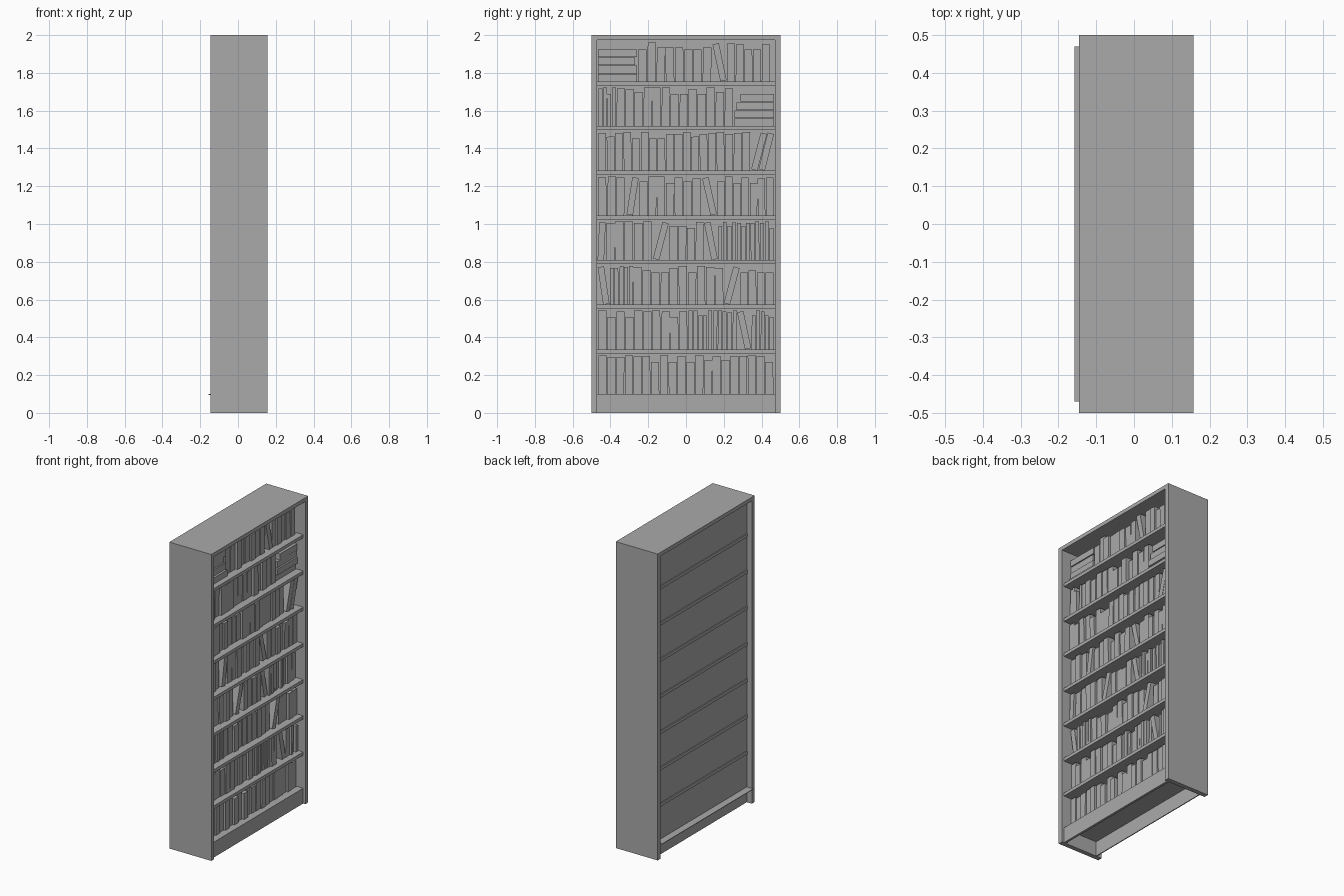
import bpy, bmesh, math, random
from mathutils import Matrix, Vector

random.seed(4)
cube = bpy.data.objects.get("Cube")
if cube:
    bpy.data.objects.remove(cube)

grey = bpy.data.materials.new("plain grey")
grey.use_nodes = True
colour = (0.4, 0.4, 0.4, 1)
grey.diffuse_color = colour
grey.node_tree.nodes["Principled BSDF"].inputs["Base Color"].default_value = colour


def add_box(bm, low, high, tilt=0):
    """Box between two corners, turned about x around its lower centre."""
    low, high = Vector(low), Vector(high)
    mid, size = (low + high) / 2, high - low
    pivot = Vector((mid.x, mid.y, low.z))
    turn = Matrix.Translation(pivot) @ Matrix.Rotation(tilt, 4, 'X') @ Matrix.Translation(-pivot)
    bmesh.ops.create_cube(bm, size=1, matrix=turn @ Matrix.Translation(mid) @ Matrix.Diagonal((*size, 1)))


def finish(name, bm):
    mesh = bpy.data.meshes.new(name)
    bm.to_mesh(mesh)
    bm.free()
    mesh.materials.append(grey)
    obj = bpy.data.objects.new(name, mesh)
    bpy.context.collection.objects.link(obj)


def box(name, low, high):
    bm = bmesh.new()
    add_box(bm, low, high)
    finish(name, bm)


# Case
BACK, FRONT, INNER = -0.146, 0.157, 0.47
SHELF_FRONT, PANEL = 0.142, -0.11
FLOOR, PITCH, THICK = 0.1, 0.2364, 0.021
box("side_near", (BACK, -0.5, 0), (FRONT, -INNER, 2))
box("side_far", (BACK, INNER, 0), (FRONT, 0.5, 2))
box("top_board", (BACK, -INNER, 1.975), (FRONT, INNER, 2))
box("back_panel", (PANEL, -INNER, 0), (PANEL + 0.006, INNER, 1.98))
box("plinth", (SHELF_FRONT - 0.015, -INNER, 0), (SHELF_FRONT, INNER, FLOOR))
box("bottom_board", (-0.157, -INNER, FLOOR - 0.004), (SHELF_FRONT, INNER, FLOOR))
for i in range(1, 8):
    top = FLOOR + i * PITCH
    box(f"shelf_{i}", (PANEL - 0.006, -INNER, top - THICK), (SHELF_FRONT, INNER, top))

BOOK_BACK = PANEL + 0.008


def spine():
    return random.uniform(0.088, 0.108)


def upright(bm, start, end, base, width):
    """Fill a run with standing books of about the given width."""
    count = max(1, round((end - start) / width))
    step = (end - start) / count
    for k in range(count):
        y = start + k * step
        height = random.choice((0.205, 0.205, 0.2, 0.195, 0.18, 0.17))
        add_box(bm, (BOOK_BACK, y + 0.002, base), (spine(), y + step - 0.002, base + height),
                math.radians(random.uniform(-0.7, 0.7)))


def leaning(bm, start, end, base, side):
    """One book whose top leans to +y (side 1) or to -y (side -1)."""
    thick, height = 0.034, 0.2
    angle = math.asin(min(0.4, max(0, (end - start - thick) / height)))
    foot = thick * math.cos(angle) / 2
    y = start + foot if side > 0 else end - foot
    lift = thick / 2 * math.sin(angle)
    add_box(bm, (BOOK_BACK, y - thick / 2, base + lift),
            (spine(), y + thick / 2, base + lift + height), -side * angle)


def stack(bm, start, end, base, anchor):
    """Four books lying flat, lined up against one side."""
    z = base
    for k in range(4):
        cut = random.choice((0, 0.01, 0.03)) if k > 1 else 0
        low, high = (start, end - cut) if anchor < 0 else (start + cut, end)
        add_box(bm, (BOOK_BACK, low, z), (spine(), high, z + 0.04))
        z += 0.043


# Books, from the lowest shelf up: kind, start, end
ROWS = [
    [("up", -.465, .465)],
    [("up", -.465, .01), ("thin", .01, .27), ("left", .27, .345), ("thin", .345, .465)],
    [("left", -.468, -.405), ("thin", -.405, -.28), ("up", -.28, .2),
     ("right", .2, .285), ("up", .285, .465)],
    [("right", -.468, -.425), ("up", -.425, -.18), ("right", -.175, -.09), ("up", -.09, .095),
     ("left", .095, .168), ("thin", .168, .465)],
    [("up", -.465, -.325), ("right", -.315, -.25), ("up", -.25, .08),
     ("left", .085, .163), ("up", .163, .465)],
    [("up", -.465, .34), ("right", .345, .43), ("right", .384, .467)],
    [("thin", -.465, -.37), ("up", -.37, .25), ("pile_far", .258, .465)],
    [("pile_near", -.467, -.26), ("up", -.255, .135), ("left", .14, .215), ("up", .215, .445)],
]
BUILD = {"up": (upright, 0.046), "thin": (upright, 0.025), "left": (leaning, -1),
         "right": (leaning, 1), "pile_near": (stack, -1), "pile_far": (stack, 1)}
for i, row in enumerate(ROWS):
    bm = bmesh.new()
    for kind, start, end in row:
        maker, option = BUILD[kind]
        maker(bm, start, end, FLOOR + i * PITCH, option)
    finish(f"books_row_{i + 1}", bm)
